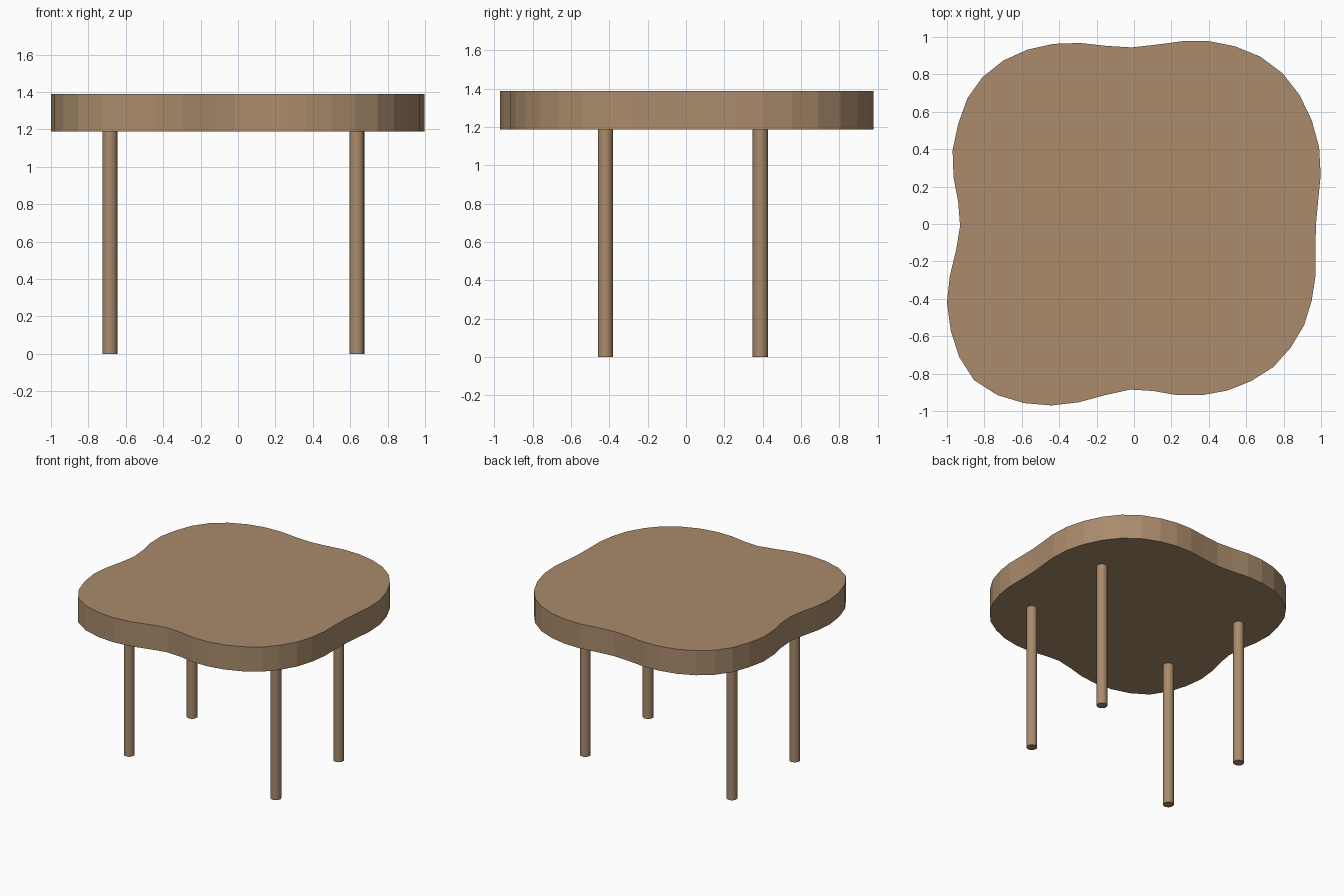
import bpy, bmesh

if "Cube" in bpy.data.objects:
    bpy.data.objects.remove(bpy.data.objects["Cube"])

TOP_Z, BOTTOM_Z = 1.388, 1.188
LEG_RADIUS = 0.04

wood = bpy.data.materials.new("wood")
wood.diffuse_color = (0.40, 0.26, 0.15, 1)
wood.use_nodes = True
wood.node_tree.nodes["Principled BSDF"].inputs["Base Color"].default_value = wood.diffuse_color

# Wavy outline of the top, counter-clockwise from +x
outline = [
    (0.973, 0), (0.985, 0.13), (0.998, 0.26), (0.99, 0.41), (0.95, 0.555), (0.885, 0.69),
    (0.795, 0.805), (0.675, 0.895), (0.54, 0.95), (0.405, 0.977), (0.27, 0.979), (0.13, 0.96),
    (-0.015, 0.944), (-0.155, 0.953), (-0.29, 0.968), (-0.43, 0.963), (-0.57, 0.932), (-0.70, 0.873),
    (-0.81, 0.785), (-0.89, 0.673), (-0.94, 0.535), (-0.97, 0.395), (-0.965, 0.25), (-0.94, 0.12),
    (-0.93, -0.01), (-0.95, -0.135), (-0.985, -0.28), (-1, -0.42), (-0.98, -0.57), (-0.935, -0.71),
    (-0.855, -0.835), (-0.73, -0.915), (-0.585, -0.958), (-0.44, -0.97), (-0.295, -0.953), (-0.155, -0.915),
    (-0.02, -0.885), (0.105, -0.893), (0.23, -0.915), (0.365, -0.915), (0.5, -0.89), (0.625, -0.84),
    (0.745, -0.765), (0.835, -0.665), (0.91, -0.54), (0.95, -0.41), (0.97, -0.28), (0.97, -0.135),
]

# Table top: outline extruded into a slab
bm = bmesh.new()
base = bm.faces.new([bm.verts.new((x, y, BOTTOM_Z)) for x, y in outline])
slab = bmesh.ops.extrude_face_region(bm, geom=[base], use_keep_orig=True)
moved = [v for v in slab["geom"] if isinstance(v, bmesh.types.BMVert)]
bmesh.ops.translate(bm, verts=moved, vec=(0, 0, TOP_Z - BOTTOM_Z))
bmesh.ops.recalc_face_normals(bm, faces=bm.faces)
mesh = bpy.data.meshes.new("table_top")
bm.to_mesh(mesh)
bm.free()
mesh.materials.append(wood)
bpy.context.collection.objects.link(bpy.data.objects.new("table_top", mesh))

# Four round legs
for side, x in (("left", -0.685), ("right", 0.635)):
    for end, y in (("front", -0.42), ("back", 0.388)):
        bpy.ops.mesh.primitive_cylinder_add(vertices=20, radius=LEG_RADIUS, depth=BOTTOM_Z,
                                            location=(x, y, BOTTOM_Z / 2))
        leg = bpy.context.object
        leg.name = f"{end}_{side}_leg"
        leg.data.materials.append(wood)
        bpy.ops.object.shade_smooth_by_angle()
